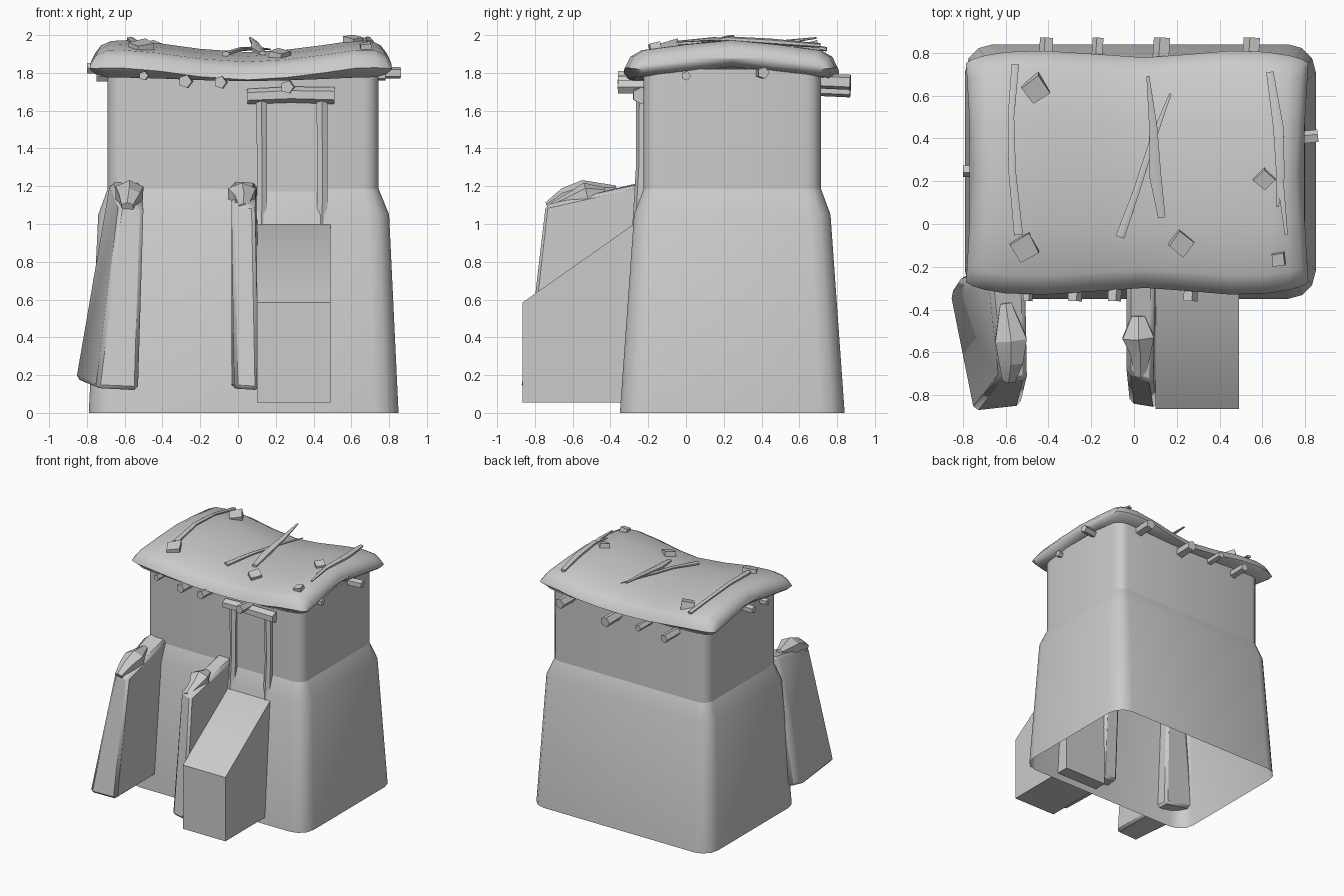
import bpy, bmesh, math, random
from mathutils import Vector
random.seed(4)


def make(name, bm, angle=40):
    bmesh.ops.recalc_face_normals(bm, faces=bm.faces)
    me = bpy.data.meshes.new(name)
    bm.to_mesh(me)
    bm.free()
    ob = bpy.data.objects.new(name, me)
    bpy.context.collection.objects.link(ob)
    bpy.ops.object.select_all(action='DESELECT')
    ob.select_set(True)
    bpy.context.view_layer.objects.active = ob
    if angle:
        bpy.ops.object.shade_smooth_by_angle(angle=math.radians(angle))
    return ob


def loft(name, rings, caps=True, angle=40):
    bm = bmesh.new()
    vs = [[bm.verts.new(p) for p in r] for r in rings]
    n = len(vs[0])
    for a, b in zip(vs, vs[1:]):
        for i in range(n):
            j = (i + 1) % n
            bm.faces.new((a[i], a[j], b[j], b[i]))
    if caps:
        bm.faces.new(vs[0])
        bm.faces.new(vs[-1])
    return make(name, bm, angle)


def rounded(x0, x1, y0, y1, r, z):
    out = []
    for k, (cx, cy) in enumerate([(x1 - r, y1 - r), (x0 + r, y1 - r), (x0 + r, y0 + r), (x1 - r, y0 + r)]):
        for s in range(4):
            a = math.radians(90 * k + 30 * s)
            out.append((cx + r * math.cos(a), cy + r * math.sin(a), z))
    return out


def tube(name, pts, radii, sides=6, flat=1.0, angle=40):
    pts = [Vector(p) for p in pts]
    rings = []
    for i, (p, r) in enumerate(zip(pts, radii)):
        d = (pts[min(i + 1, len(pts) - 1)] - pts[max(i - 1, 0)]).normalized()
        ref = Vector((0, 0, 1)) if abs(d.z) < 0.8 else Vector((0, 1, 0))
        u = d.cross(ref).normalized()
        w = u.cross(d)
        rings.append([p + u * r * math.cos(t) + w * r * flat * math.sin(t)
                      for t in [2 * math.pi * (k + 0.5) / sides for k in range(sides)]])
    return loft(name, rings, True, angle)


# Open-bottomed tapered base and straight upper walls
loft("lower_wall", [rounded(-.79, .85, -.35, .84, .13, 0),
                    rounded(-.74, .80, -.275, .765, .11, 1.05),
                    rounded(-.69, .745, -.225, .715, .08, 1.185)], False)
loft("upper_wall", [rounded(-.69, .745, -.225, .715, .08, 1.185),
                    rounded(-.69, .745, -.225, .715, .08, 1.82)], False)

# Sagging pillow roof: ridge profile in (y offset, z, is_top) lofted along x
top = [(-.57, 1.825), (-.54, 1.885), (-.48, 1.92), (-.25, 1.95), (0, 1.972),
       (.25, 1.95), (.48, 1.92), (.54, 1.885), (.57, 1.825)]
under = [(.52, 1.775), (.25, 1.80), (0, 1.83), (-.25, 1.80), (-.52, 1.775)]
stations = [(-.785, .90, .25, 0), (-.755, .93, .7, 0), (-.70, .96, .97, 0), (-.60, .99, 1, 0),
            (-.42, 1, 1, -.015), (-.2, .975, 1, -.045), (.05, .945, 1, -.062), (.25, .97, 1, -.05),
            (.45, 1, 1, -.025), (.62, .99, 1, 0), (.73, .96, .97, .003), (.785, .93, .7, 0), (.815, .90, .25, 0)]
rings = []
for x, ys, th, sag in stations:
    ring = []
    for i, (y, z) in enumerate(top + under):
        mid = 1.885 - .06 * abs(y) / .55
        z = mid + (z - mid) * th
        edge = .03 * (1 - abs(y) / .57) * (1 if x < 0 else -1) * (abs(x) > .65)
        ring.append((x + edge, .24 + y * ys, z + sag * (1 if i < 9 else .3)))
    rings.append(ring)
loft("roof", rings, True, 60)

# Leaning buttresses, with a stone on the top of each
buttresses = {
    "left_buttress": ([(-.80, -.24, .17), (-.86, -.33, .18), (-.75, -.875, .13), (-.53, -.85, .12), (-.53, -.24, .12)],
                      [(-.66, -.19, 1.225), (-.68, -.24, 1.22), (-.63, -.72, 1.10), (-.50, -.73, 1.09), (-.51, -.19, 1.225)]),
    "middle_buttress": ([(-.03, -.24, .13), (-.035, -.33, .13), (-.02, -.84, .13), (.11, -.86, .12), (.115, -.24, .12)],
                        [(-.03, -.19, 1.225), (-.035, -.24, 1.22), (-.035, -.70, 1.11), (.09, -.75, 1.10), (.10, -.19, 1.225)])}
for name, (lo, hi) in buttresses.items():
    ob = loft(name, [lo, hi], True, 50)
    b = ob.modifiers.new("soften", 'BEVEL')
    b.width, b.segments, b.limit_method = .02, 1, 'ANGLE'
tube("left_cap_stone", [(-.585, -.73, 1.09), (-.575, -.64, 1.14), (-.575, -.54, 1.165), (-.60, -.37, 1.18)],
     [.035, .065, .085, .03], 6, .8, 20)
tube("middle_cap_stone", [(.03, -.71, 1.09), (.03, -.60, 1.135), (.02, -.53, 1.16), (.02, -.43, 1.17)],
     [.03, .055, .085, .035], 6, .7, 20)

# Entrance ramp below the door
profile = [(-.865, .055), (-.865, .585), (-.275, 1.0), (-.24, 1.0), (-.24, .055)]
loft("entry_ramp", [[(x, y, z) for y, z in profile] for x in (.10, .49)])

# Door frame
for side, x in (("left", .125), ("right", .445)):
    tube(side + "_door_post", [(x, -.25, .99), (x + .003, -.235, 1.3), (x - .002, -.23, 1.68)],
         [.034, .030, .034], 6)
tube("door_lintel", [(.05, -.235, 1.675), (.28, -.24, 1.685), (.51, -.235, 1.68)], [.045, .047, .05], 6, .9)
loft("door_panel", [[(x, -.23, 1.11), (x, -.23, 1.66), (x, -.20, 1.66), (x, -.20, 1.11)] for x in (.14, .43)])


# Roof beam ends poking out of the walls
def beam(name, a, b, r):
    tube(name, [a, b], [r, r], 5, 1, 30)


for i, (x, z, r) in enumerate([(-.50, 1.785, .025), (-.28, 1.755, .036), (-.095, 1.75, .034), (.26, 1.725, .036)]):
    beam(f"front_beam_{i}", (x + .01, -.15, z), (x, -.36, z), r)
for i, (x, z, r) in enumerate([(-.41, 1.715, .034), (-.17, 1.74, .028), (.13, 1.71, .042), (.55, 1.75, .042)]):
    beam(f"back_beam_{i}", (x - .01, .65, z + .01), (x + .005, .87, z), r)
beam("left_beam_0", (-.62, .25, 1.825), (-.80, .25, 1.825), .03)
beam("left_beam_1", (-.62, .0, 1.78), (-.75, .0, 1.78), .026)
beam("right_beam_0", (.68, .39, 1.80), (.86, .41, 1.80), .032)
beam("right_beam_1", (.68, .0, 1.785), (.78, .0, 1.785), .026)

# Loose sticks lying on the roof
sticks = [
    ([(-.555, .745, 1.925), (-.575, .5, 1.965), (-.57, .25, 1.98), (-.54, -.05, 1.955)], [.02, .017, .02, .024]),
    ([(.065, .69, 1.985), (.09, .45, 1.955), (.10, .22, 1.925), (.13, .03, 1.905)], [.008, .022, .032, .02]),
    ([(.17, .61, 1.925), (.09, .40, 1.93), (.01, .15, 1.925), (-.065, -.06, 1.90)], [.006, .016, .018, .024]),
    ([(.635, .71, 1.945), (.675, .45, 1.965), (.685, .22, 1.98), (.67, .08, 1.965)], [.02, .028, .022, .008]),
    ([(.665, .40, 1.965), (.69, .15, 1.98), (.712, -.05, 1.965)], [.008, .016, .008])]
for i, (p, r) in enumerate(sticks):
    tube(f"roof_stick_{i}", p, r, 6, .6)

# Loose stones on the roof
for i, (x, y, z, s, a) in enumerate([(-.46, .63, 1.925, .10, .6), (-.51, -.11, 1.93, .105, .5), (.22, -.09, 1.89, .085, .9),
                                     (.61, .21, 1.97, .075, .8), (.675, -.165, 1.94, .055, .1)]):
    bm = bmesh.new()
    bmesh.ops.create_cube(bm, size=s)
    for v in bm.verts:
        v.co *= random.uniform(.9, 1.1)
        v.co.z *= .6
    ob = make(f"roof_stone_{i}", bm, 0)
    ob.location = (x, y, z)
    ob.rotation_euler = (.2, -.15, a)
